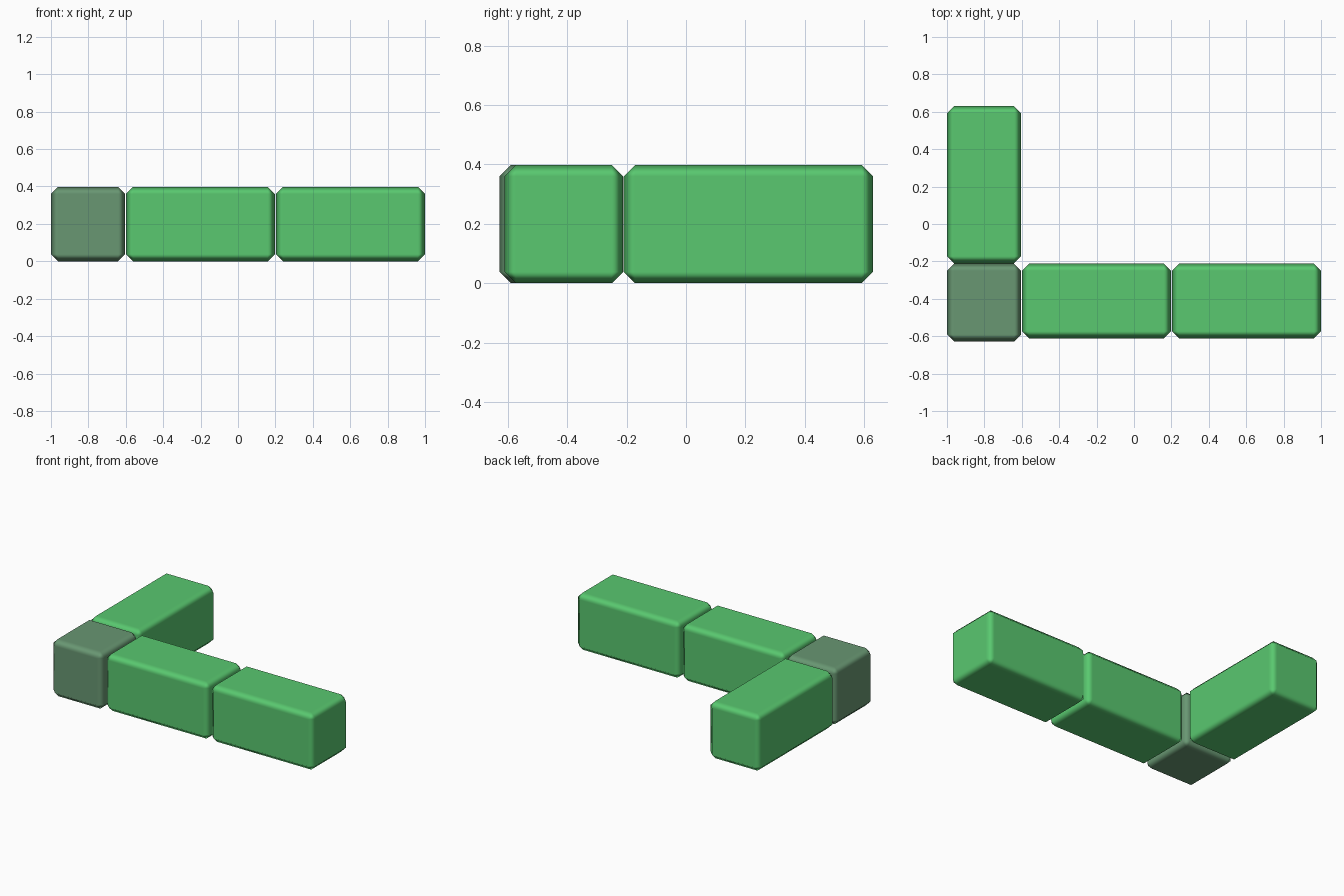
import bpy, bmesh

if "Cube" in bpy.data.objects:
    bpy.data.objects.remove(bpy.data.objects["Cube"])


def material(name, color):
    m = bpy.data.materials.new(name)
    m.diffuse_color = color
    m.use_nodes = True
    m.node_tree.nodes["Principled BSDF"].inputs["Base Color"].default_value = m.diffuse_color
    return m


green = material("green_fabric", (0.10, 0.58, 0.16, 1))
muted = material("muted_green_fabric", (0.14, 0.31, 0.17, 1))


def block(name, x, y, z, mat, chamfer=0.038):
    """Chamfered, smooth-shaded block between the given extents."""
    bm = bmesh.new()
    bmesh.ops.create_cube(bm, size=1)
    for v in bm.verts:
        for i, (lo, hi) in enumerate((x, y, z)):
            v.co[i] = lo if v.co[i] < 0 else hi
    for f in bm.faces:
        f.smooth = True
    mesh = bpy.data.meshes.new(name)
    bm.to_mesh(mesh)
    bm.free()
    mesh.materials.append(mat)
    obj = bpy.data.objects.new(name, mesh)
    bpy.context.collection.objects.link(obj)
    bev = obj.modifiers.new("chamfer", 'BEVEL')
    bev.width = chamfer
    bev.segments = 1
    bev.limit_method = 'NONE'
    bev.harden_normals = True
    return obj


height = (0, 0.398)

# Corner block where the two arms meet
block("corner_block", (-1.0, -0.603), (-0.628, -0.212), height, muted)

# Two blocks of the long arm
for name, x in (("inner_arm_block", (-0.599, 0.197)), ("outer_arm_block", (0.203, 1.0))):
    block(name, x, (-0.611, -0.212), height, green)

# Single block of the short arm, running backwards
block("back_arm_block", (-1.0, -0.603), (-0.210, 0.630), height, green)
